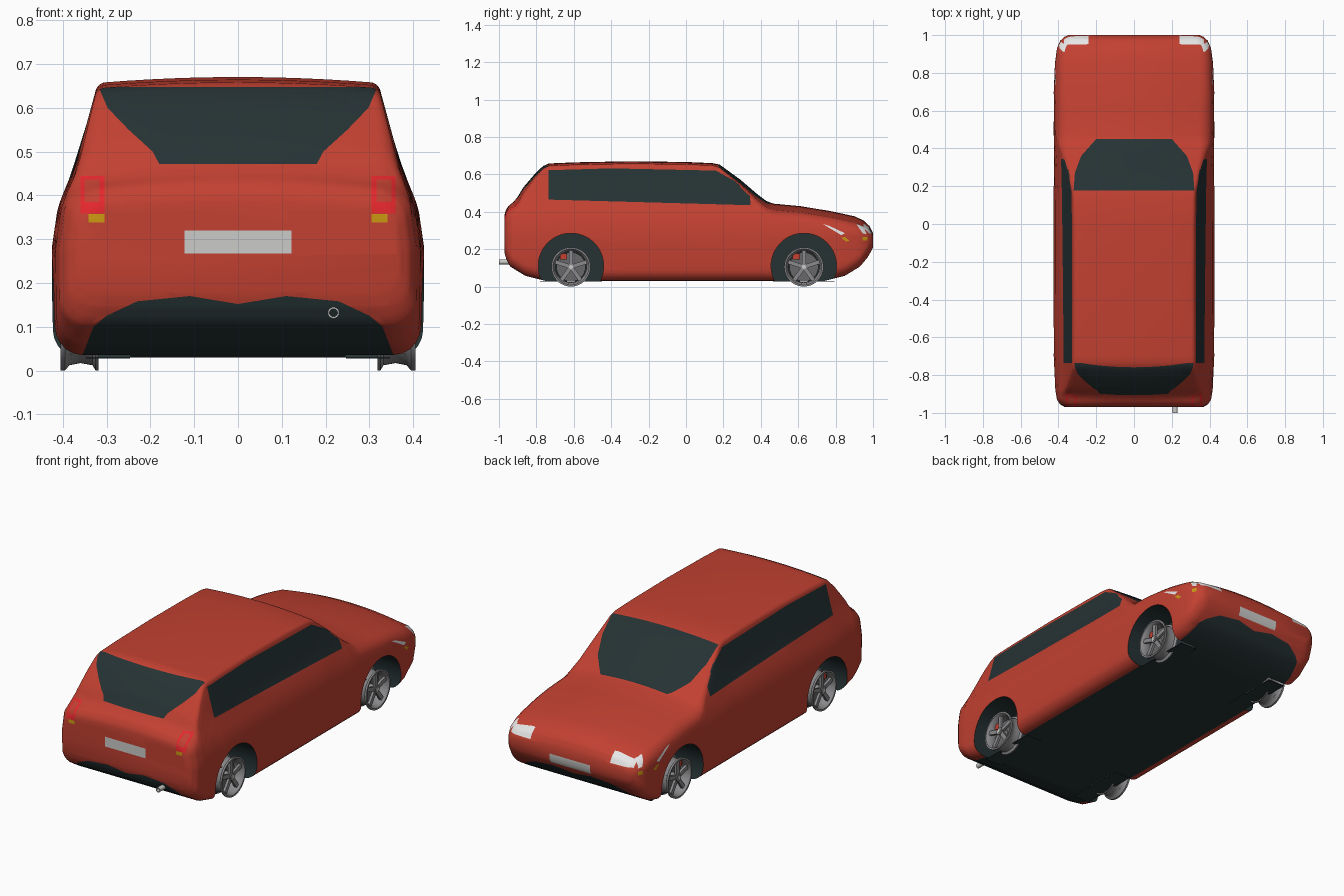
import bpy, bmesh, math
from mathutils import Vector, Matrix

cube = bpy.data.objects.get("Cube")
if cube:
    bpy.data.objects.remove(cube)


def material(name, *rgb):
    m = bpy.data.materials.new(name)
    m.use_nodes = True
    m.diffuse_color = (*rgb, 1)
    m.node_tree.nodes["Principled BSDF"].inputs["Base Color"].default_value = (*rgb, 1)
    return m


RED = material("body_red", .54, .052, .031)
DARK = material("dark_glass_and_trim", .019, .032, .034)
PALE = material("plate_grey", .6, .6, .58)
WHITE = material("headlight_white", .8, .8, .8)
LAMP = material("tail_lamp_red", .78, .02, .026)
AMBER = material("indicator_amber", .6, .31, .006)
RIM = material("rim_grey", .26, .26, .27)
DISC = material("brake_disc_grey", .14, .14, .145)
PAINTS = [RED, DARK, PALE, WHITE, LAMP, AMBER]


def finish(bm, name, mats, angle=40):
    bmesh.ops.recalc_face_normals(bm, faces=bm.faces)
    mesh = bpy.data.meshes.new(name)
    bm.to_mesh(mesh)
    bm.free()
    ob = bpy.data.objects.new(name, mesh)
    bpy.context.collection.objects.link(ob)
    for m in mats:
        mesh.materials.append(m)
    if angle:
        smooth(ob, angle)
    return ob


def smooth(ob, angle):
    bpy.ops.object.select_all(action='DESELECT')
    ob.select_set(True)
    bpy.context.view_layer.objects.active = ob
    bpy.ops.object.shade_smooth_by_angle(angle=math.radians(angle))


def lerp(knots, t):
    if t <= knots[0][0]:
        return knots[0][1]
    for (a, u), (b, v) in zip(knots, knots[1:]):
        if t <= b:
            return u + (v - u) * (t - a) / (b - a)
    return knots[-1][1]


# Body outline along its length, and half width by height
TOP = [(-.97, .385), (-.965, .405), (-.95, .43), (-.92, .455), (-.9, .48), (-.87, .53),
       (-.81, .6), (-.765, .644), (-.735, .658), (-.6, .664), (-.3, .67), (0, .666),
       (.14, .66), (.18, .652), (.29, .572), (.38, .495), (.43, .457), (.47, .443),
       (.61, .43), (.77, .404), (.9, .376), (.95, .353), (.98, .325), (1, .285)]
BOTTOM = [(-.97, .18), (-.96, .145), (-.94, .107), (-.86, .058), (-.75, .03),
          (.74, .03), (.85, .058), (.93, .107), (.97, .155), (.985, .18), (1, .21)]
TAPER = [(-.97, .86), (-.955, .92), (-.93, .96), (-.88, .98), (-.7, 1), (.7, 1),
         (.85, .985), (.93, .96), (.97, .92), (.99, .87), (1, .82)]
EDGE = [(-.97, .06), (-.9, .05), (-.8, .02), (.2, .015), (.4, .03), (.47, .06)]
CROWN = [(-.97, .01), (-.9, .03), (-.75, .012), (.15, .012), (.35, .03), (.95, .03), (1, .01)]
WIDTH = [(0, .42), (.15, .424), (.28, .425), (.37, .412), (.41, .397), (.455, .375),
         (.65, .322), (.67, .315)]


def section(y):
    low, crown = lerp(BOTTOM, y), lerp(CROWN, y)
    high = lerp(TOP, y) - crown
    rb, rt = (min(r, .45 * (high - low)) for r in (.06, lerp(EDGE, y)))
    arc = [math.pi / 2 * k / 5 for k in range(6)]
    rows = [(low + rb * (1 - math.cos(a)), rb * (1 - math.sin(a))) for a in arc]
    z0, z1 = low + rb, high - rt
    rows += [(z0 + (z1 - z0) * k / 9, 0) for k in range(1, 9)]
    rows += [(z1 + rt * math.sin(a), rt * (1 - math.cos(a))) for a in arc]
    side = [(lerp(TAPER, y) * lerp(WIDTH, z) - inset, z) for z, inset in rows]
    edge = side[-1][0]
    roof = [(edge * u / 6, high + crown * (1 - (u / 6) ** 2)) for u in range(5, -1, -1)]
    half = [(0, low), (side[0][0] / 2, low)] + side + roof
    return half + [(-x, z) for x, z in half[-2:0:-1]]


bm = bmesh.new()
rings = [[bm.verts.new((x, y, z)) for x, z in section(y)]
         for y in sorted({k[0] for k in TOP + BOTTOM + TAPER})]
for a, b in zip(rings, rings[1:]):
    for i in range(len(a)):
        j = (i + 1) % len(a)
        bm.faces.new((a[i], a[j], b[j], b[i]))
bm.faces.new(rings[0])
bm.faces.new(rings[-1])
bmesh.ops.recalc_face_normals(bm, faces=bm.faces)


def inside(p, poly):
    hit = False
    for (ax, ay), (bx, by) in zip(poly, poly[1:] + poly[:1]):
        if (ay > p[1]) != (by > p[1]) and p[0] < ax + (bx - ax) * (p[1] - ay) / (by - ay):
            hit = not hit
    return hit


def paint(poly, axis, mat, test):
    """Cut a flat outline, projected along an axis, into the body and colour it."""
    i, j = [k for k in range(3) if k != axis]

    def touched():
        found = []
        for f in bm.faces:
            if test(f.normal) and all(
                    max(v.co[k] for v in f.verts) > min(p[n] for p in poly) and
                    min(v.co[k] for v in f.verts) < max(p[n] for p in poly)
                    for n, k in enumerate((i, j))):
                found.append(f)
        return found

    for a, b in zip(poly, poly[1:] + poly[:1]):
        co, no = Vector((0, 0, 0)), Vector((0, 0, 0))
        co[i], co[j] = a
        no[i], no[j] = b[1] - a[1], a[0] - b[0]
        faces = touched()
        geom = faces + list({e for f in faces for e in f.edges}) + list({v for f in faces for v in f.verts})
        bmesh.ops.bisect_plane(bm, geom=geom, dist=1e-5, plane_co=co, plane_no=no.normalized())
    for f in touched():
        c = f.calc_center_median()
        if inside((c[i], c[j]), poly):
            f.material_index = PAINTS.index(mat)


def box(a, b, c, d):
    return [(a, c), (b, c), (b, d), (a, d)]


def both(half):
    return half + [(-x, h) for x, h in reversed(half)]


def rear(n): return n.y < -.3
def front(n): return n.y > .5
def upper(n): return n.z > abs(n.x)


# Underside trim, windscreen, rear window and plates
paint(both([(.36, -.1), (.355, .035), (.33, .1), (.3, .125), (.23, .158), (.11, .17), (.001, .152)]),
      1, DARK, lambda n: True)
paint(both([(.32, .177), (.313, .27), (.28, .36), (.2, .45)]), 2, DARK, upper)
paint(both([(.318, .647), (.298, .6), (.25, .55), (.195, .5), (.18, .472)]), 1, DARK, rear)
paint(box(-.122, .122, .267, .32), 1, PALE, rear)
paint(box(-.122, .122, .19, .24), 1, PALE, front)

# Side windows and lamps
for s in (1, -1):
    def flank(n, s=s): return n.x * s > .7
    def corner(n, s=s): return n.x * s > .25

    def lamp(a, b, c, d): return box(min(a * s, b * s), max(a * s, b * s), c, d)
    paint([(-.735, .465), (-.735, .622), (-.4, .632), (.16, .62), (.34, .52), (.345, .435)],
          0, DARK, flank)
    paint(lamp(.305, .36, .358, .444), 1, LAMP, rear)
    paint(lamp(.316, .35, .385, .436), 1, RED, rear)
    paint(lamp(.305, .341, .338, .357), 1, AMBER, rear)
    paint(lamp(.24, .37, .285, .335), 1, WHITE, front)
    paint([(.73, .335), (.765, .325), (.85, .285), (.83, .275)], 0, WHITE, corner)
    paint([(.83, .262), (.85, .265), (.875, .245), (.855, .24)], 0, AMBER, corner)
    paint([(.91, .335), (.95, .32), (.965, .28), (.945, .285)], 0, WHITE, corner)
    paint(box(.945, .97, .245, .265), 0, AMBER, corner)
body = finish(bm, "body", PAINTS, 0)


def cylinder(name, mat, radius, x0, x1, y, z, sides=48):
    b = bmesh.new()
    spot = Matrix.Translation(((x0 + x1) / 2, y, z)) @ Matrix.Rotation(math.pi / 2, 4, 'Y')
    bmesh.ops.create_cone(b, cap_ends=True, segments=sides, radius1=radius, radius2=radius,
                          depth=abs(x1 - x0), matrix=spot)
    return finish(b, name, [mat])


def block(name, mat, centre, size):
    b = bmesh.new()
    bmesh.ops.create_cube(b, size=1, matrix=Matrix.Translation(centre) @ Matrix.Diagonal((*size, 1)))
    return finish(b, name, [mat], 0)


def lathe(name, mat, profile, place, steps=48):
    """Turn a closed (radius, offset) profile about the x axis."""
    b = bmesh.new()
    loops = [[b.verts.new(place @ Vector((x, r * math.cos(t), r * math.sin(t)))) for r, x in profile]
             for t in (2 * math.pi * k / steps for k in range(steps))]
    for a, c in zip(loops, loops[1:] + loops[:1]):
        for k in range(len(a)):
            n = (k + 1) % len(a)
            b.faces.new((a[k], a[n], c[n], c[k]))
    return finish(b, name, [mat])


# Wheels in cut wheel arches
AXLE = .105
for side, s in (("left", 1), ("right", -1)):
    for end, y in (("rear", -.615), ("front", .63)):
        tag = side + "_" + end
        cutter = cylinder("arch_cutter", DARK, .175, s * .245, s * .5, y, .11, 64)
        cutter.hide_render = True
        mod = body.modifiers.new("arch", 'BOOLEAN')
        mod.operation, mod.solver, mod.object = 'DIFFERENCE', 'EXACT', cutter
        mod.material_mode = 'TRANSFER'
        bpy.context.view_layer.objects.active = body
        bpy.ops.object.modifier_apply(modifier=mod.name)
        bpy.data.objects.remove(cutter)
        block(tag + "_arch_floor", DARK, (s * .297, y, .029), (.1, .33, .004))
        lathe(tag + "_rim", RIM, [(.105, .405), (.105, .395), (.093, .385), (.088, .36), (.093, .332),
                                  (.105, .325), (.105, .318), (.098, .318), (.082, .36), (.088, .395),
                                  (.096, .405)], Matrix.Translation((0, y, AXLE)) @ Matrix.Diagonal((s, 1, 1, 1)))
        cylinder(tag + "_hub", RIM, .02, s * .35, s * .398, y, AXLE, 20)
        cylinder(tag + "_hub_cap", PALE, .011, s * .39, s * .401, y, AXLE, 20)
        cylinder(tag + "_brake_disc", DISC, .078, s * .345, s * .355, y, AXLE)
        block(tag + "_caliper", RED, (s * .362, y - .04, AXLE + .055), (.026, .04, .032))
        b = bmesh.new()
        for k in range(5):
            turn = Matrix.Rotation(math.radians(90 + 72 * k), 4, 'X')
            bmesh.ops.create_cube(b, size=1, matrix=Matrix.Translation((s * .386, y, AXLE)) @ turn
                                  @ Matrix.Translation((0, .052, 0)) @ Matrix.Diagonal((.014, .08, .022, 1)))
        finish(b, tag + "_spokes", [RIM], 0)
smooth(body, 40)

# Exhaust pipe
lathe("exhaust_pipe", PALE, [(.013, 0), (.013, .08), (.009, .08), (.009, 0)],
      Matrix.Translation((.218, -.92, .132)) @ Matrix.Rotation(-math.pi / 2, 4, 'Z'), 20)
